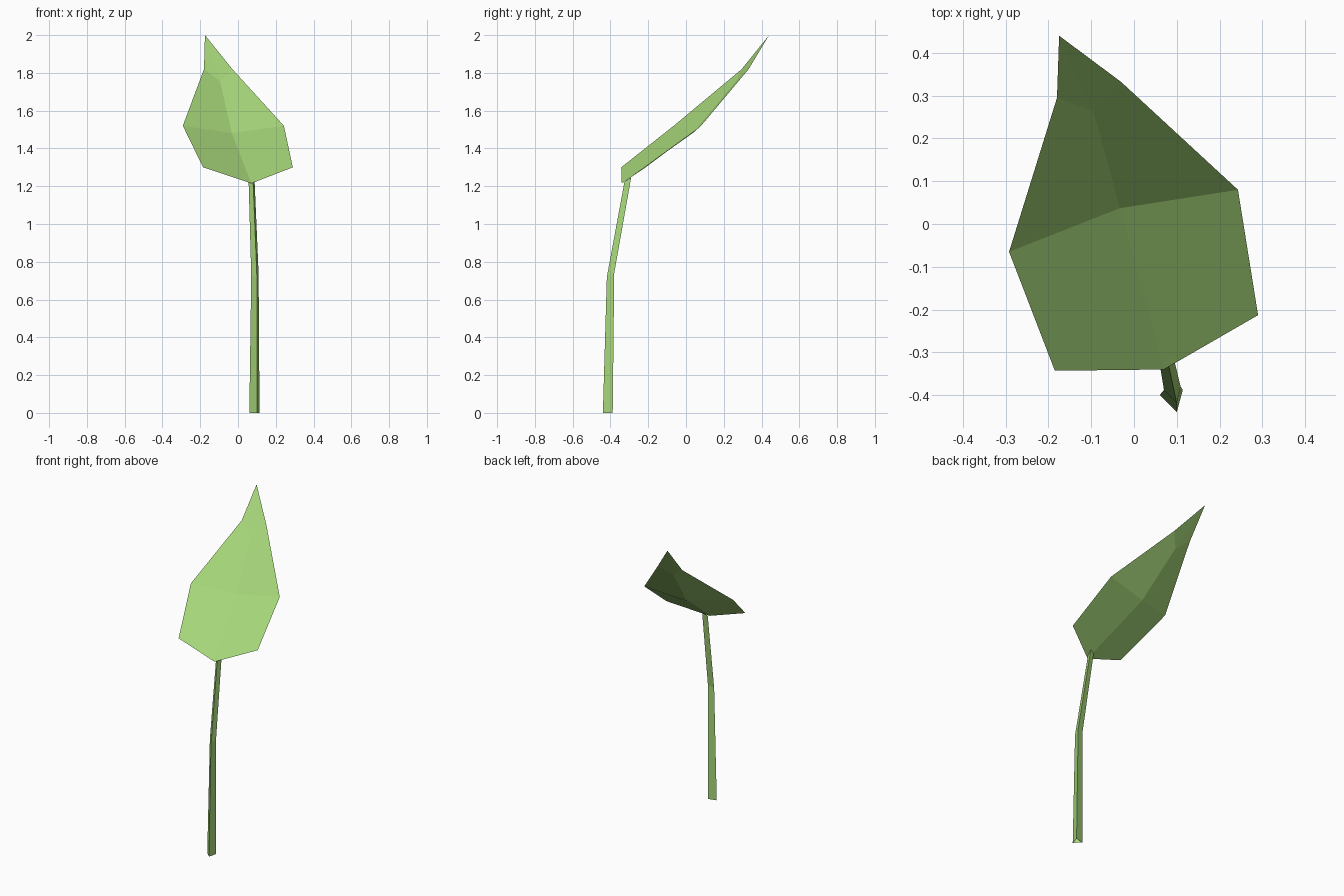
import bpy

if "Cube" in bpy.data.objects:
    bpy.data.objects.remove(bpy.data.objects["Cube"])

# one green for the whole plant
green = bpy.data.materials.new("leaf green")
green.diffuse_color = (0.38, 0.67, 0.19, 1.0)
green.use_nodes = True
green.node_tree.nodes["Principled BSDF"].inputs["Base Color"].default_value = green.diffuse_color


def make_part(name, verts, faces):
    mesh = bpy.data.meshes.new(name)
    mesh.from_pydata(verts, [], faces)
    mesh.materials.append(green)
    mesh.update()
    obj = bpy.data.objects.new(name, mesh)
    bpy.context.collection.objects.link(obj)
    return obj


# Leaf blade: a creased sheet, rows of (left edge, midrib, right edge)
base, tip = (0.07, -0.34, 1.215), (-0.175, 0.44, 2.0)
left = [(-0.185, -0.343, 1.30), (-0.292, -0.065, 1.52), (-0.18, 0.295, 1.82)]
rib = [base, (-0.033, 0.037, 1.482), (-0.095, 0.265, 1.755)]
right = [(0.29, -0.213, 1.30), (0.243, 0.08, 1.52), (-0.03, 0.332, 1.82)]
verts = left + rib + right + [tip]
faces = []
for i in range(2):
    faces.append((i, 3 + i, 4 + i, i + 1))
    faces.append((3 + i, 6 + i, 7 + i, 4 + i))
faces += [(2, 5, 9), (5, 8, 9)]
make_part("leaf_blade", verts, faces)

# Stem: three-sided tube bending backwards; rings of (left, front, back right)
rings = [
    [(0.06, -0.40, 0.0), (0.10, -0.44, 0.0), (0.114, -0.388, 0.0)],
    [(0.07, -0.388, 0.73), (0.10, -0.419, 0.72), (0.109, -0.38, 0.74)],
    [(0.056, -0.302, 1.235), (0.08, -0.326, 1.222), (0.087, -0.29, 1.248)],
]
verts = [v for ring in rings for v in ring]
faces = []
for r in range(2):
    for k in range(3):
        a, b = r * 3 + k, r * 3 + (k + 1) % 3
        faces.append((a, b, b + 3, a + 3))
make_part("stem", verts, faces)
